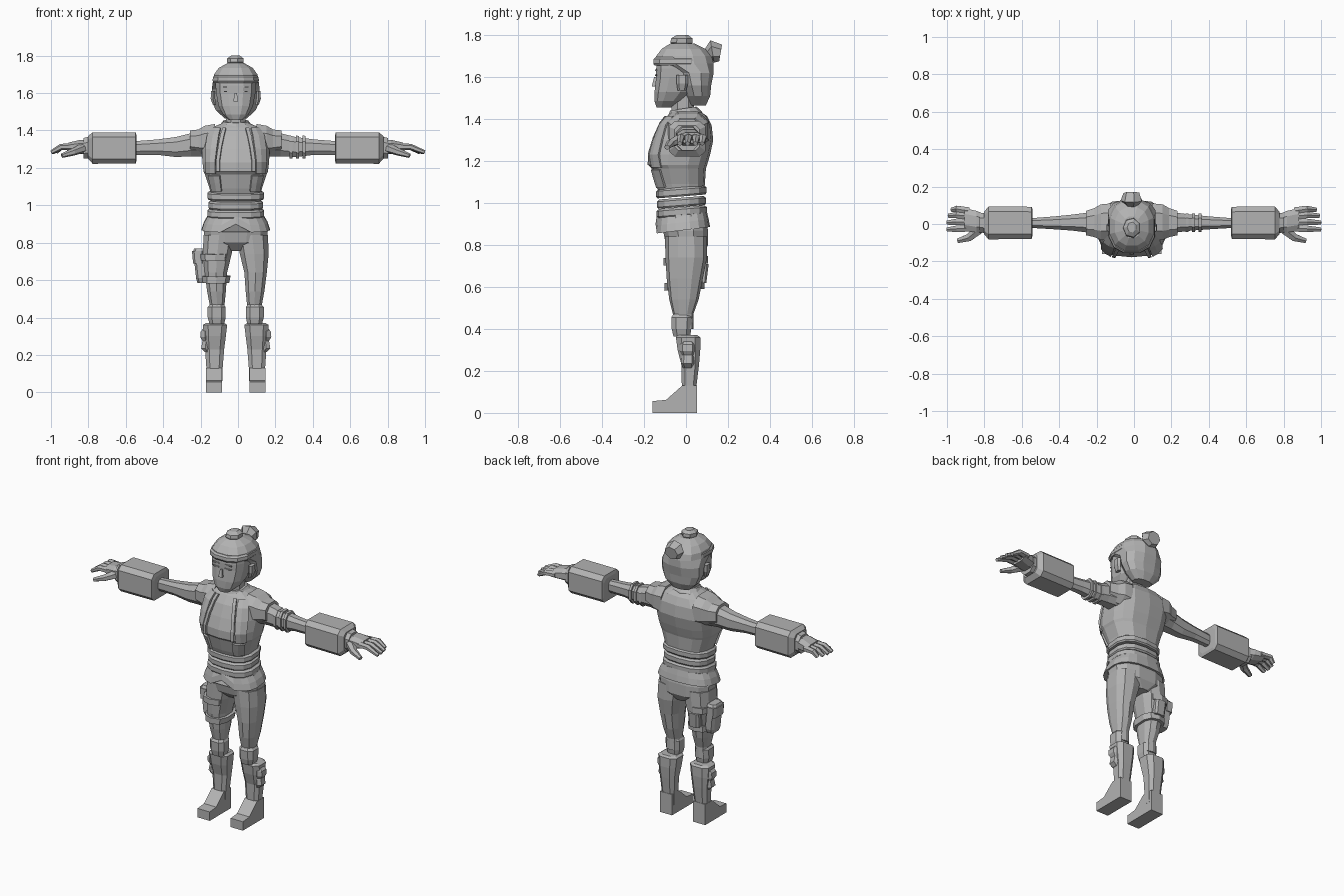
import bpy, bmesh, math
from mathutils import Vector

CX, CY = -0.012, 0.0          # body centre line
grey = bpy.data.materials.new("plain grey")
grey.diffuse_color = (0.45, 0.45, 0.45, 1)


def finish(name, bm, mirror=False, solid=0):
    bmesh.ops.recalc_face_normals(bm, faces=bm.faces)
    me = bpy.data.meshes.new(name)
    bm.to_mesh(me)
    bm.free()
    me.materials.append(grey)
    ob = bpy.data.objects.new(name, me)
    ob.location = (CX, CY, 0)
    bpy.context.collection.objects.link(ob)
    if solid:
        m = ob.modifiers.new("thickness", 'SOLIDIFY')
        m.thickness, m.offset = solid, 0
    if mirror:
        ob.modifiers.new("mirror", 'MIRROR').use_mirror_merge = False
    return ob


def skin(bm, rings, caps=True):
    rows = [[bm.verts.new(p) for p in r] for r in rings]
    n = len(rows[0])
    for a, b in zip(rows, rows[1:]):
        for i in range(n):
            bm.faces.new((a[i], a[(i + 1) % n], b[(i + 1) % n], b[i]))
    if caps:
        bm.faces.new(rows[0])
        bm.faces.new(rows[-1])


def unit_ring(n, p):
    pts = []
    for i in range(n):
        t = 2 * math.pi * (i + 0.5) / n
        c, s = math.cos(t), math.sin(t)
        pts.append((math.copysign(abs(c) ** p, c), math.copysign(abs(s) ** p, s)))
    ma, mb = max(q[0] for q in pts), max(q[1] for q in pts)
    return [(a / ma, b / mb) for a, b in pts]


def loft(name, secs, n=10, p=0.8, axis='Z', mirror=False, slope=0):
    """Sections (t, a0, a1, b0, b1): axis Z uses x, y; axis X uses y, z."""
    bm, rings = bmesh.new(), []
    for t, a0, a1, b0, b1 in secs:
        ring = []
        for u, v in unit_ring(n, p):
            a, b = (a0 + a1 + u * (a1 - a0)) / 2, (b0 + b1 + v * (b1 - b0)) / 2
            ring.append((a, b, t + slope * b) if axis == 'Z' else (t, a, b))
        rings.append(ring)
    skin(bm, rings)
    return finish(name, bm, mirror)


def body(name, secs, **kw):
    """Centred sections (z, half width, y0, y1)."""
    return loft(name, [(z, -w, w, a, b) for z, w, a, b in secs], **kw)


def tube(name, pts, radii, n=6, mirror=False, flat=1.0):
    bm, rings = bmesh.new(), []
    pts = [Vector(p) for p in pts]
    for i, (c, r) in enumerate(zip(pts, radii)):
        d = (pts[min(i + 1, len(pts) - 1)] - pts[max(i - 1, 0)]).normalized()
        u = d.cross(Vector((0, 0, 1)) if abs(d.z) < 0.9 else Vector((1, 0, 0))).normalized()
        v = d.cross(u)
        rings.append([c + u * a * r + v * b * r * flat for a, b in unit_ring(n, 1)])
    skin(bm, rings)
    return finish(name, bm, mirror)


def prism(name, outline, x0, x1, mirror=False):
    """Extrude a (y, z) outline along x."""
    bm = bmesh.new()
    skin(bm, [[(x, y, z) for y, z in outline] for x in (x0, x1)])
    return finish(name, bm, mirror)


# Pelvis and torso
body("pelvis", [(0.755, .05, -.05, .08), (0.80, .165, -.095, .105),
                (0.87, .172, -.11, .105), (0.95, .15, -.12, .09)], n=12)
CHEST = [(1.04, .13, -.125, .085), (1.09, .14, -.145, .09), (1.165, .165, -.165, .095),
         (1.18, .172, -.178, .1), (1.23, .178, -.178, .115), (1.30, .182, -.155, .13),
         (1.37, .175, -.125, .122), (1.415, .13, -.09, .10), (1.44, .07, -.065, .06)]
body("torso", CHEST, n=14, p=0.7)


def chest_y(x, z):
    for a, b in zip(CHEST, CHEST[1:]):
        if a[0] <= z <= b[0]:
            f = (z - a[0]) / (b[0] - a[0])
            w, y0, y1 = (a[k] + f * (b[k] - a[k]) for k in (1, 2, 3))
            k = max(0, 1 - min(1, abs(x) / w) ** (2 / 0.7)) ** 0.35
            return (y0 + y1) / 2 - (y1 - y0) / 2 * k


def chest_panel(name, rows, mirror=True):
    """Raised panel on the chest from rows (z, x0, x1)."""
    bm, grid = bmesh.new(), []
    for z, x0, x1 in rows:
        xs = [x0 + (x1 - x0) * i / 2 for i in range(3)]
        grid.append([bm.verts.new((x, chest_y(x, z) - .004, z)) for x in xs])
    for a, b in zip(grid, grid[1:]):
        for i in range(2):
            bm.faces.new((a[i], a[i + 1], b[i + 1], b[i]))
    finish(name, bm, mirror, solid=.016)


chest_panel("vest_strap", [(1.17, .108, .155), (1.23, .108, .16), (1.30, .10, .16),
                           (1.37, .09, .15), (1.41, .08, .125)])
chest_panel("vest_edge", [(1.18, .085, .103), (1.24, .085, .103), (1.31, .075, .093),
                          (1.38, .06, .08), (1.41, .052, .07)])
chest_panel("waist_pouch", [(1.075, .075, .125), (1.12, .08, .135), (1.16, .085, .145)])

# Wrapped belts and the notched skirt band
for z, w, y0, y1 in [(1.055, .15, -.142, .098), (1.005, .145, -.138, .095), (.96, .152, -.14, .10)]:
    body("belt", [(z - .022, w - .006, y0 + .006, y1 - .006), (z - .014, w, y0, y1),
                  (z + .012, w, y0, y1), (z + .022, w - .012, y0 + .012, y1 - .012)],
         n=14, p=0.75, slope=.08)
bm = bmesh.new()
rings = []
for z, w, y0, y1 in [(.945, .15, -.135, .10), (.91, .17, -.14, .108), (.872, .182, -.145, .115)]:
    ring = []
    for u, v in unit_ring(18, .75):
        x, y = u * w, (y0 + y1) / 2 + v * (y1 - y0) / 2
        notch = .045 * max(0, 1 - abs(x) / .07) if y < 0 and z < .93 else 0
        ring.append((x, y, z + .12 * y + notch))
    rings.append(ring)
skin(bm, rings)
finish("skirt_band", bm)

# Neck and collar
body("neck", [(1.38, .06, -.07, .05), (1.44, .052, -.068, .038), (1.52, .052, -.07, .04)], n=8)
body("collar", [(1.40, .095, -.10, .085), (1.425, .085, -.088, .075), (1.452, .066, -.075, .05)],
     n=10, slope=.15)

# Head
body("face", [(1.455, .035, -.14, -.07), (1.485, .068, -.15, -.02), (1.53, .092, -.15, .03),
              (1.60, .105, -.142, .06), (1.64, .108, -.142, .07), (1.70, .108, -.135, .08)], n=12, p=.75)
body("hair", [(1.465, .06, .02, .095), (1.51, .108, 0, .115), (1.56, .128, -.02, .12),
              (1.62, .128, -.045, .132), (1.665, .122, -.146, .132), (1.70, .116, -.142, .122),
              (1.735, .09, -.115, .09), (1.76, .045, -.075, .04)], n=12, p=.85)
body("headband", [(1.655, .118, -.150, .10), (1.665, .124, -.156, .11), (1.685, .122, -.154, .11),
                  (1.695, .112, -.145, .10)], n=12, p=.8)
body("top_bun", [(1.735, .026, -.05, .01), (1.765, .042, -.075, .032), (1.785, .042, -.07, .03),
                 (1.80, .022, -.045, .01)], n=7, p=1)
tube("back_bun", [(0, .07, 1.68), (0, .105, 1.705), (0, .125, 1.722), (0, .165, 1.715)],
     [.02, .03, .054, .04], n=7)
tube("nose", [(0, -.146, 1.60), (0, -.150, 1.555)], [.006, .013], n=4)
loft("ear", [(1.535, .105, .122, -.04, 0), (1.57, .11, .134, -.045, .01),
             (1.61, .11, .132, -.045, .01)], n=6, mirror=True)
loft("eye", [(1.605, .022, .06, -.147, -.139), (1.612, .02, .066, -.147, -.139)], n=4, p=.5, mirror=True)
loft("brow", [(1.63, .018, .068, -.147, -.139), (1.637, .022, .066, -.147, -.139)], n=4, p=.5, mirror=True)

# Arms
loft("shoulder", [(.11, -.09, .11, 1.25, 1.435), (.165, -.085, .105, 1.265, 1.425),
                  (.20, -.07, .085, 1.275, 1.405), (.245, -.06, .07, 1.285, 1.40)],
     n=8, axis='X', mirror=True)
loft("arm", [(.15, -.06, .08, 1.26, 1.39), (.24, -.045, .06, 1.262, 1.385), (.32, -.035, .05, 1.258, 1.365),
             (.42, -.028, .04, 1.27, 1.352), (.55, -.02, .03, 1.27, 1.342)], n=8, axis='X', mirror=True)
loft("bracer", [(.53, -.06, .075, 1.24, 1.37), (.535, -.08, .092, 1.223, 1.39),
                (.765, -.082, .094, 1.222, 1.39), (.79, -.055, .065, 1.25, 1.37)],
     n=8, p=.42, axis='X', mirror=True)
loft("cuff", [(.77, -.05, .06, 1.25, 1.37), (.815, -.045, .06, 1.25, 1.36)], n=8, axis='X', mirror=True)
for x in (.295, .33, .365):
    loft("arm_band", [(x - .008, -.042, .056, 1.25, 1.373), (x + .008, -.042, .056, 1.25, 1.371)],
         n=8, axis='X')

# Hands, each one reaching to its own length
for s, reach in ((-1, .986), (1, 1.01)):
    loft("palm", [(s * .78, -.035, .05, 1.27, 1.345), (s * .83, -.045, .07, 1.275, 1.35),
                  (s * .895, -.035, .085, 1.285, 1.335)], n=8, axis='X')
    for i, y in enumerate((-.022, .01, .042, .07)):
        tip = reach - (0, 0, .008, .025)[i]
        tube("finger", [(s * .87, y, 1.312), (s * .935, y * 1.15, 1.312), (s * tip, y * 1.15 - .004, 1.283)],
             [.019, .017, .011], n=6)
    tube("thumb", [(s * .82, -.03, 1.305), (s * .87, -.072, 1.285), (s * .93, -.09, 1.265)],
         [.026, .02, .012], n=6)

# Legs
loft("leg", [(.40, .058, .142, -.05, .035), (.47, .06, .14, -.062, .035), (.54, .053, .153, -.08, .06),
             (.64, .046, .166, -.092, .08), (.74, .022, .176, -.098, .10), (.84, .004, .172, -.10, .10)],
     n=10, mirror=True)
loft("knee_pad", [(.365, .062, .14, -.06, .02), (.40, .054, .15, -.068, .025),
                  (.455, .054, .15, -.07, .03), (.47, .064, .138, -.06, .02)], n=8, p=.7, mirror=True)
loft("boot", [(.06, .072, .157, -.02, .052), (.13, .07, .157, -.02, .05), (.23, .062, .164, -.022, .062),
              (.30, .053, .172, -.04, .068), (.36, .046, .176, -.048, .068), (.37, .06, .16, -.038, .055)],
     n=8, p=.65, mirror=True)
prism("foot", [(-.16, 0), (.052, 0), (.052, .13), (-.018, .13), (-.095, .062), (-.16, .056)],
      .073, .158, mirror=True)
loft("boot_guard", [(.215, .14, .165, -.015, .035), (.235, .14, .185, -.025, .04), (.275, .14, .178, -.02, .04),
                    (.295, .14, .19, -.03, .045), (.325, .14, .188, -.03, .045), (.345, .14, .17, -.02, .04)],
     n=6, p=.7, mirror=True)

# Thigh holster on one leg
for z, x0, y0, y1 in ((.605, -.176, -.102, .088), (.725, -.187, -.108, .104)):
    loft("thigh_strap", [(z - .018, x0, -.035, y0, y1), (z + .018, x0 - .003, -.028, y0, y1)],
         n=10, slope=.05)
loft("holster", [(.585, -.205, -.15, -.03, .045), (.61, -.212, -.15, -.04, .055),
                 (.755, -.228, -.165, -.04, .06), (.77, -.222, -.165, -.03, .05)], n=8, p=.5)
loft("holster_flap", [(.69, -.228, -.17, -.045, .063), (.755, -.234, -.17, -.045, .065)], n=8, p=.5)
loft("back_pouch", [(.62, -.14, -.07, .05, .097), (.71, -.145, -.07, .05, .108)], n=8, p=.5)
